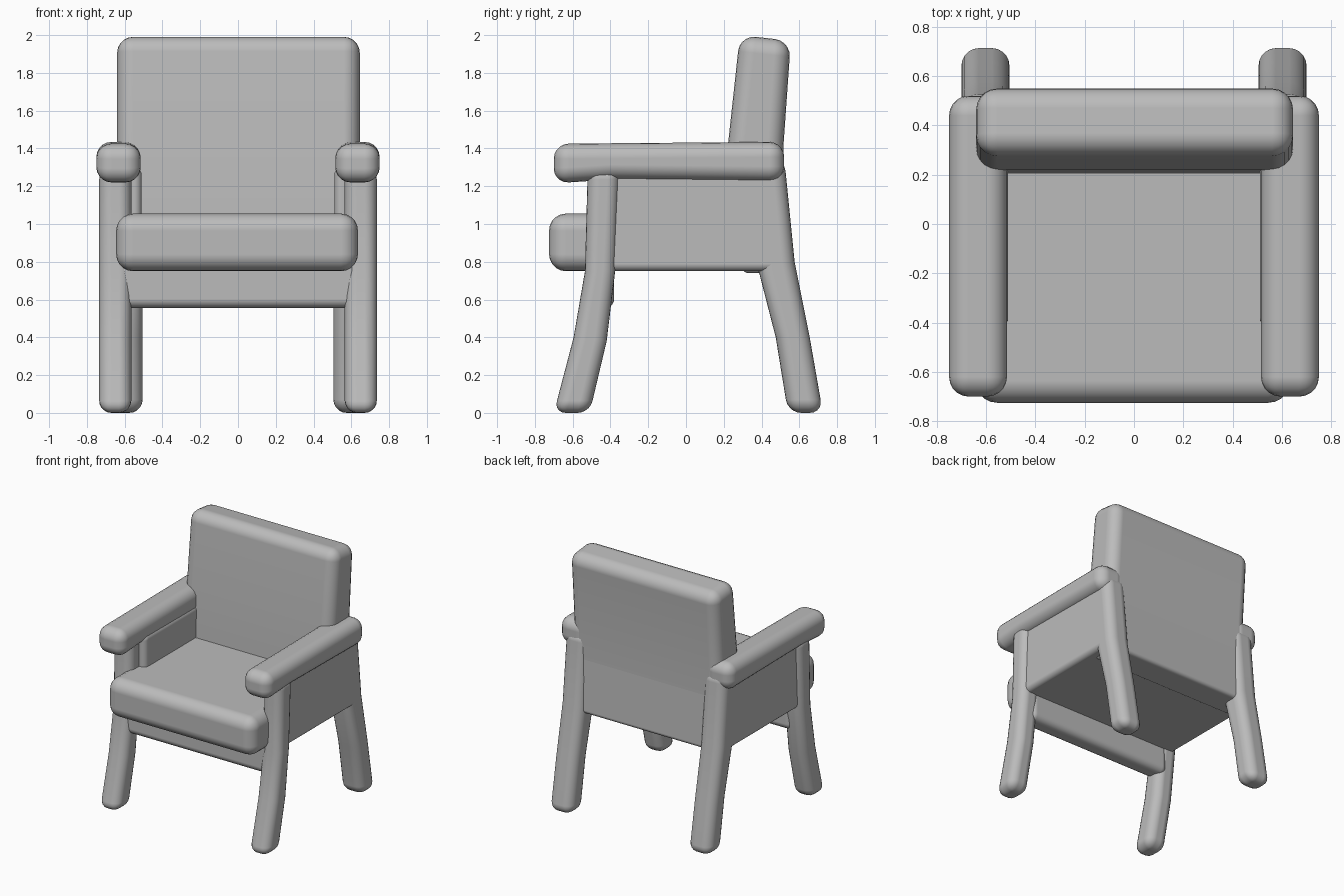
import bpy
import bmesh

cube = bpy.data.objects.get("Cube")
if cube:
    bpy.data.objects.remove(cube, do_unlink=True)

clay = bpy.data.materials.new("clay_grey")
clay.use_nodes = True
grey = (0.5, 0.5, 0.5, 1)
clay.diffuse_color = grey
clay.node_tree.nodes["Principled BSDF"].inputs["Base Color"].default_value = grey


def slab(name, x0, x1, profile, radius, mirrored=False):
    """Extrude a side (y, z) profile from x0 to x1 and round its edges."""
    bm = bmesh.new()
    face = bm.faces.new([bm.verts.new((x0, y, z)) for y, z in profile])
    out = bmesh.ops.extrude_face_region(bm, geom=[face])
    moved = [v for v in out["geom"] if isinstance(v, bmesh.types.BMVert)]
    bmesh.ops.translate(bm, verts=moved, vec=(x1 - x0, 0, 0))
    if mirrored:
        bmesh.ops.scale(bm, verts=bm.verts, vec=(-1, 1, 1))
    bmesh.ops.recalc_face_normals(bm, faces=bm.faces)
    for f in bm.faces:
        f.smooth = True
    mesh = bpy.data.meshes.new(name)
    bm.to_mesh(mesh)
    bm.free()
    mesh.materials.append(clay)
    obj = bpy.data.objects.new(name, mesh)
    bpy.context.collection.objects.link(obj)
    bevel = obj.modifiers.new("Round", 'BEVEL')
    bevel.width = radius
    bevel.segments = 5
    bevel.limit_method = 'ANGLE'
    bevel.angle_limit = 0.6
    bevel.harden_normals = True
    return obj


def box(y0, y1, z0, z1):
    return [(y0, z0), (y1, z0), (y1, z1), (y0, z1)]


# Seat cushion and the rail under its front edge
slab("seat_cushion", -0.645, 0.635, box(-0.725, 0.35, 0.75, 1.055), 0.09)
slab("seat_base", -0.62, 0.62, box(-0.5, 0.48, 0.75, 0.95), 0.02)
slab("front_rail", -0.64, 0.64, box(-0.53, -0.38, 0.555, 0.82), 0.05)

# Leaning backrest, with the lower panel joining the back legs
slab("backrest", -0.64, 0.645,
     [(0.2, 0.95), (0.52, 0.95), (0.515, 1.4), (0.555, 1.97), (0.285, 2.0), (0.22, 1.4)], 0.085)
slab("lower_back", -0.63, 0.63,
     [(0.3, 0.74), (0.54, 0.74), (0.51, 1.3), (0.3, 1.3)], 0.03)

# Legs, side panels and arms on both sides
for side, flip in (("left", False), ("right", True)):
    slab(f"front_leg_{side}", 0.565, 0.735,
         [(-0.7, 0), (-0.51, 0), (-0.42, 0.38), (-0.375, 0.75), (-0.35, 1.3),
          (-0.52, 1.3), (-0.535, 0.75), (-0.595, 0.4)], 0.065, flip)
    slab(f"back_leg_{side}", 0.505, 0.7,
         [(0.54, 0), (0.725, 0), (0.655, 0.4), (0.575, 0.8), (0.52, 1.35),
          (0.36, 1.35), (0.385, 0.75), (0.475, 0.4)], 0.07, flip)
    slab(f"side_panel_{side}", 0.51, 0.7, box(-0.42, 0.5, 0.75, 1.3), 0.04, flip)
    slab(f"armrest_{side}", 0.515, 0.75,
         [(-0.7, 1.215), (-0.4, 1.235), (0.52, 1.225), (0.52, 1.435), (-0.7, 1.425)], 0.08, flip)
